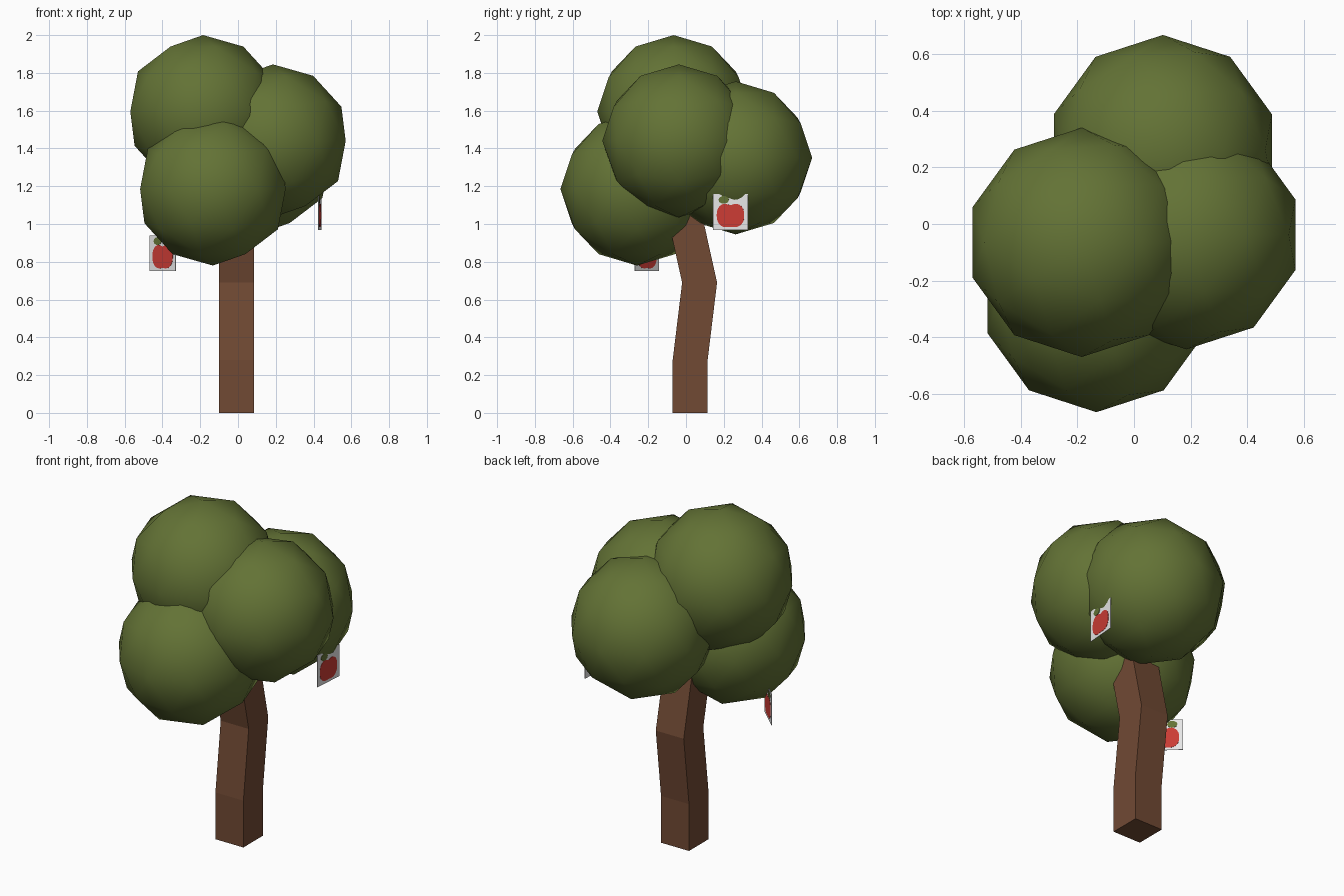
import bpy
import bmesh
import math
from mathutils import Vector

if "Cube" in bpy.data.objects:
    bpy.data.objects.remove(bpy.data.objects["Cube"], do_unlink=True)


def material(name, rgb):
    mat = bpy.data.materials.new(name)
    mat.use_nodes = True
    color = (*rgb, 1.0)
    mat.diffuse_color = color
    mat.node_tree.nodes["Principled BSDF"].inputs["Base Color"].default_value = color
    return mat


leaf_green = material("leaf_green", (0.125, 0.17, 0.036))
bark_brown = material("bark_brown", (0.165, 0.068, 0.034))
card_white = material("card_white", (0.8, 0.8, 0.8))
apple_red = material("apple_red", (0.6, 0.045, 0.035))


def add_object(name, bm, mat, smooth=False):
    bmesh.ops.recalc_face_normals(bm, faces=bm.faces)
    for face in bm.faces:
        face.smooth = smooth
    mesh = bpy.data.meshes.new(name)
    bm.to_mesh(mesh)
    bm.free()
    mesh.materials.append(mat)
    obj = bpy.data.objects.new(name, mesh)
    bpy.context.collection.objects.link(obj)
    return obj


def loft(bm, rings):
    """Skin equal-length rings of points and cap both ends."""
    loops = [[bm.verts.new(p) for p in ring] for ring in rings]
    for low, high in zip(loops, loops[1:]):
        for i in range(len(low)):
            j = (i + 1) % len(low)
            bm.faces.new((low[i], low[j], high[j], high[i]))
    bm.faces.new(loops[0])
    bm.faces.new(loops[-1])


# Bent square trunk: (centre y, height) of each ring
HALF = 0.0925
corners = [(-HALF, -HALF), (HALF, -HALF), (HALF, HALF), (-HALF, HALF)]
bends = [(0.022, 0), (0.022, 0.28), (0.072, 0.69), (-0.03, 1.15)]
trunk = bmesh.new()
loft(trunk, [[(x - 0.0075, y + cy, z) for x, y in corners] for cy, z in bends])
add_object("trunk", trunk, bark_brown)

# Four round leaf clumps
clumps = {
    "top_foliage": (-0.185, -0.065, 1.595),
    "left_foliage": (0.185, -0.038, 1.44),
    "front_foliage": (-0.133, -0.26, 1.185),
    "back_foliage": (0.102, 0.263, 1.35),
}
for name, centre in clumps.items():
    ball = bmesh.new()
    bmesh.ops.create_icosphere(ball, subdivisions=2, radius=0.405)
    bmesh.ops.translate(ball, verts=ball.verts, vec=centre)
    add_object(name, ball, leaf_green, smooth=True)


# Outlines in card coordinates, from 0 to 1 across and up
def apple_outline(count=28):
    points = []
    for i in range(count):
        a = math.tau * i / count
        c, s = math.cos(a), math.sin(a)
        x = math.copysign(abs(c) ** 0.8, c) * 0.39
        y = math.copysign(abs(s) ** 0.8, s) * 0.35
        dip = math.exp(-(x / 0.12) ** 2) * (0.07 if s > 0 else -0.03)
        points.append((0.5 + x, 0.41 + y - dip))
    return points


def leaf_outline(count=10):
    return [(0.31 + 0.15 * math.cos(math.tau * i / count),
             0.84 + 0.11 * math.sin(math.tau * i / count)) for i in range(count)]


def thin_plate(name, outline, start, end, thickness, mat):
    start, end = Vector(start), Vector(end)
    across = end - start
    up = Vector((0, 0, 0.19))
    normal = across.cross(up).normalized() * thickness / 2
    flat = [start + across * u + up * v for u, v in outline]
    bm = bmesh.new()
    loft(bm, [[p - normal for p in flat], [p + normal for p in flat]])
    add_object(name, bm, mat)


# Two hanging cards, each showing an apple and its leaf on both sides
square = [(0, 0), (1, 0), (1, 1), (0, 1)]
cards = {
    "right": ((-0.467, -0.143, 0.75), (-0.329, -0.272, 0.75)),
    "left": ((0.425, 0.142, 0.968), (0.44, 0.329, 0.968)),
}
for side, (start, end) in cards.items():
    thin_plate(side + "_card", square, start, end, 0.002, card_white)
    thin_plate(side + "_apple", apple_outline(), start, end, 0.005, apple_red)
    thin_plate(side + "_apple_leaf", leaf_outline(), start, end, 0.007, leaf_green)
